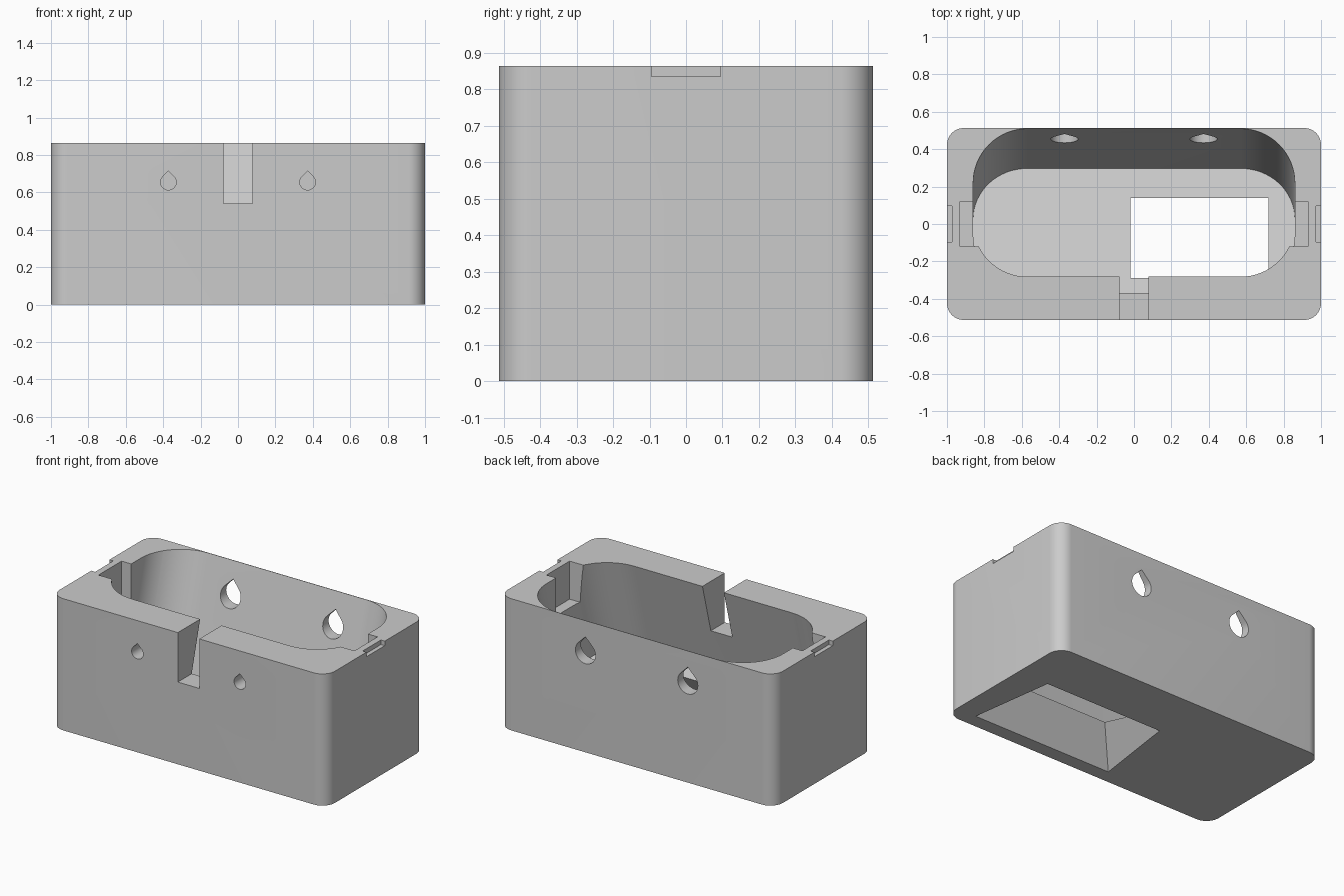
import bpy, bmesh, math

if "Cube" in bpy.data.objects:
    bpy.data.objects.remove(bpy.data.objects["Cube"])

TILT = math.tan(math.radians(15))   # lean of the cavity
H = 0.865                           # body height

grey = bpy.data.materials.new("light grey")
grey.diffuse_color = (0.6, 0.6, 0.6, 1)
grey.use_nodes = True
grey.node_tree.nodes["Principled BSDF"].inputs["Base Color"].default_value = grey.diffuse_color


def loft(name, ring_a, ring_b):
    """Solid between two matching rings of points."""
    bm = bmesh.new()
    a = [bm.verts.new(p) for p in ring_a]
    b = [bm.verts.new(p) for p in ring_b]
    bm.faces.new(a)
    bm.faces.new(b)
    n = len(a)
    for i in range(n):
        j = (i + 1) % n
        bm.faces.new((a[i], a[j], b[j], b[i]))
    bmesh.ops.recalc_face_normals(bm, faces=bm.faces)
    me = bpy.data.meshes.new(name)
    bm.to_mesh(me)
    bm.free()
    ob = bpy.data.objects.new(name, me)
    bpy.context.collection.objects.link(ob)
    me.materials.append(grey)
    return ob


def rounded_rect(x0, x1, y0, y1, r, steps):
    pts = []
    for cx, cy, start in ((x1 - r, y1 - r, 0), (x0 + r, y1 - r, 90),
                          (x0 + r, y0 + r, 180), (x1 - r, y0 + r, 270)):
        for i in range(steps + 1):
            a = math.radians(start + 90 * i / steps)
            pts.append((cx + r * math.cos(a), cy + r * math.sin(a)))
    return pts


def box(name, x0, x1, y0, y1, z0, z1):
    c = [(x0, y0), (x1, y0), (x1, y1), (x0, y1)]
    return loft(name, [(x, y, z0) for x, y in c], [(x, y, z1) for x, y in c])


def teardrop(name, x, z, r, y0, y1):
    pts = [(x, z + r * math.sqrt(2))]
    for i in range(25):
        a = math.radians(135 + 270 * i / 24)
        pts.append((x + r * math.cos(a), z + r * math.sin(a)))
    return loft(name, [(px, y0, pz) for px, pz in pts],
                [(px, y1, pz) for px, pz in pts])


# Outer body with rounded upright corners
outline = rounded_rect(-1, 1, -0.513, 0.513, 0.09, 10)
body = loft("box_body", [(x, y, 0) for x, y in outline],
            [(x, y, H) for x, y in outline])
cutters = []

# Leaning cavity with a floor square to its walls
top, floor = [], []
for x, y in rounded_rect(-0.86, 0.86, -0.282, 0.51, 0.29, 16):
    t = (H - 0.15 + TILT * y) / (1 + TILT ** 2)
    floor.append((x, y - TILT * t, H - t))
    top.append((x, y + TILT * 0.1, H + 0.1))
cutters.append(loft("cavity_cutter", floor, top))


# Funnel-shaped opening through the floor
def funnel_ring(d):
    w, front, back = 0.37 + 0.52 * d, -0.29 - 0.5 * d, 0.14
    return [(0.35 + sx * w, y, 0.15 - TILT * y - d)
            for sx, y in ((-1, front), (1, front), (1, back), (-1, back))]


cutters.append(loft("floor_opening_cutter", funnel_ring(-0.05), funnel_ring(0.35)))

# Notch in the front wall
cutters.append(box("front_notch_cutter", -0.078, 0.078, -0.7, -0.1, 0.54, 1))

# Mirrored clip slots, rim nicks and screw holes
for s in (-1, 1):
    cutters.append(box("clip_slot_cutter", *sorted((s * 0.7, s * 0.93)),
                       -0.12, 0.12, H - 0.25, 1))
    cutters.append(box("rim_nick_cutter", *sorted((s * 0.972, s * 1.1)),
                       -0.095, 0.095, 0.835, 1))
    cutters.append(teardrop("front_hole_cutter", s * 0.372, 0.655, 0.042, -0.6, -0.42))
    cutters.append(teardrop("back_hole_cutter", s * 0.372, 0.655, 0.073, 0.2, 0.6))

# Cut everything out of the body
bpy.context.view_layer.objects.active = body
for c in cutters:
    c.hide_render = True
    m = body.modifiers.new("cut", 'BOOLEAN')
    m.operation = 'DIFFERENCE'
    m.solver = 'EXACT'
    m.object = c
    bpy.ops.object.modifier_apply(modifier=m.name)
for c in cutters:
    bpy.data.objects.remove(c)

bpy.ops.object.select_all(action='DESELECT')
body.select_set(True)
bpy.ops.object.shade_smooth_by_angle(angle=math.radians(30))
